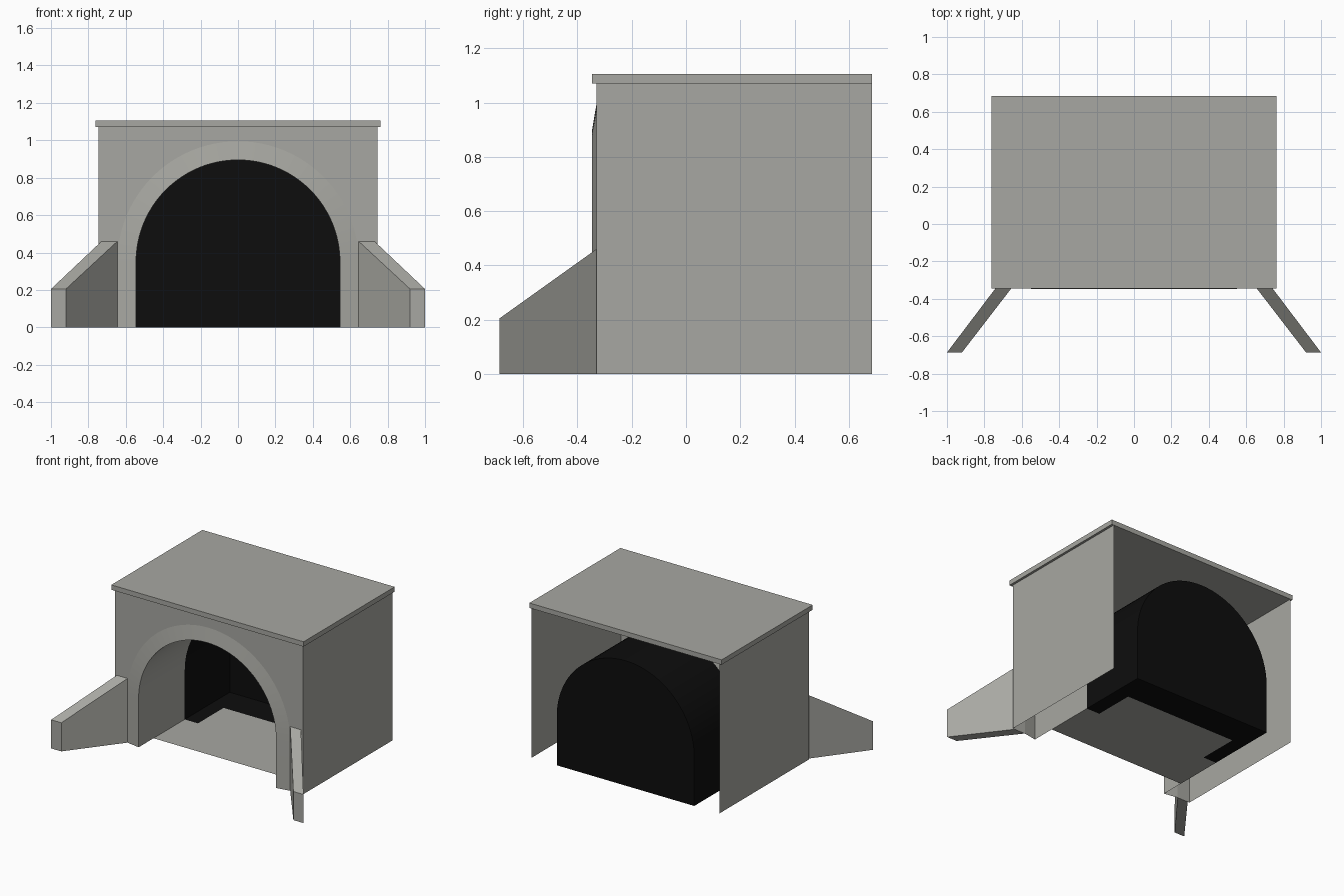
import bpy, bmesh, math

if "Cube" in bpy.data.objects:
    bpy.data.objects.remove(bpy.data.objects["Cube"])


def material(name, rgb):
    m = bpy.data.materials.new(name)
    m.diffuse_color = (*rgb, 1)
    m.use_nodes = True
    m.node_tree.nodes["Principled BSDF"].inputs["Base Color"].default_value = m.diffuse_color
    return m


CONCRETE = material("concrete grey", (0.39, 0.39, 0.36))
DARK = material("tunnel black", (0.004, 0.004, 0.004))

FRONT, LIP, MID, BACK = -0.33, -0.347, 0.175, 0.685
HALF_W, WALL_TOP = 0.745, 1.07
R_IN, R_OUT, SPRING = 0.545, 0.645, 0.35


def make(name, polys, mat, smooth=False):
    """Object from a list of polygons, each a list of points."""
    bm = bmesh.new()
    for poly in polys:
        bm.faces.new([bm.verts.new(p) for p in poly])
    bmesh.ops.remove_doubles(bm, verts=bm.verts, dist=1e-5)
    mesh = bpy.data.meshes.new(name)
    bm.to_mesh(mesh)
    bm.free()
    mesh.materials.append(mat)
    ob = bpy.data.objects.new(name, mesh)
    bpy.context.collection.objects.link(ob)
    if smooth:
        bpy.ops.object.select_all(action='DESELECT')
        ob.select_set(True)
        bpy.context.view_layer.objects.active = ob
        bpy.ops.object.shade_smooth_by_angle(angle=math.radians(30))
    return ob


def arch(r, y, n=48):
    """Arch outline from right foot over the crown to left foot."""
    arc = [(r * math.cos(math.pi * i / n), y, SPRING + r * math.sin(math.pi * i / n))
           for i in range(n + 1)]
    return [(r, y, 0)] + arc + [(-r, y, 0)]


def strip(a, b):
    """Quads joining two outlines."""
    return [[a[i], b[i], b[i + 1], a[i + 1]] for i in range(len(a) - 1)]


def rect(x0, x1, y0, y1, z=0.0):
    return [(x0, y0, z), (x1, y0, z), (x1, y1, z), (x0, y1, z)]


def prism(bottom, top):
    """Closed solid between matching bottom and top outlines."""
    return [bottom[::-1], top] + strip(top + top[:1], bottom + bottom[:1])


# Roof slab
make("roof_slab", prism(rect(-0.762, 0.762, -0.346, BACK, WALL_TOP),
                        rect(-0.762, 0.762, -0.346, BACK, 1.105)), CONCRETE)

# Front wall with the arched opening
make("front_wall", [[(-HALF_W, FRONT, 0)] + arch(R_OUT, FRONT)[::-1] +
                    [(HALF_W, FRONT, 0), (HALF_W, FRONT, WALL_TOP),
                     (-HALF_W, FRONT, WALL_TOP)]], CONCRETE)

# Thin side walls and sloping wing walls
for side, s in (("left", -1), ("right", 1)):
    wall = [(s * HALF_W, FRONT, 0), (s * HALF_W, BACK, 0),
            (s * HALF_W, BACK, WALL_TOP), (s * HALF_W, FRONT, WALL_TOP)]
    make(side + "_wall", [wall if s > 0 else wall[::-1]], CONCRETE)
    plan = [(0.645, FRONT, 0.46), (0.92, -0.687, 0.205),
            (1.0, -0.687, 0.205), (0.73, FRONT, 0.46)]
    top = [(s * x, y, z) for x, y, z in plan]
    if s < 0:
        top.reverse()
    make(side + "_wing_wall", prism([(x, y, 0) for x, y, _ in top], top), CONCRETE)

# Bevelled arch surround and the front half of the lining
make("arch_surround", strip(arch(R_OUT, FRONT), arch(R_IN, LIP)), CONCRETE, True)
make("arch_lining", strip(arch(R_IN, LIP), arch(R_IN, MID)), CONCRETE, True)

# Floor, narrower where it runs into the dark part
FX, FY = 0.44, 0.465
make("floor", [rect(-R_IN, R_IN, -0.178, MID), rect(-FX, FX, MID, FY)], CONCRETE)

# Dark tunnel end: lining, closed back and the floor around the grey slab
make("dark_tunnel", strip(arch(R_IN, MID), arch(R_IN, BACK)) +
     [arch(R_IN, BACK),
      rect(-R_IN, -FX, MID, FY), rect(FX, R_IN, MID, FY),
      rect(-R_IN, R_IN, FY, BACK)], DARK, True)
